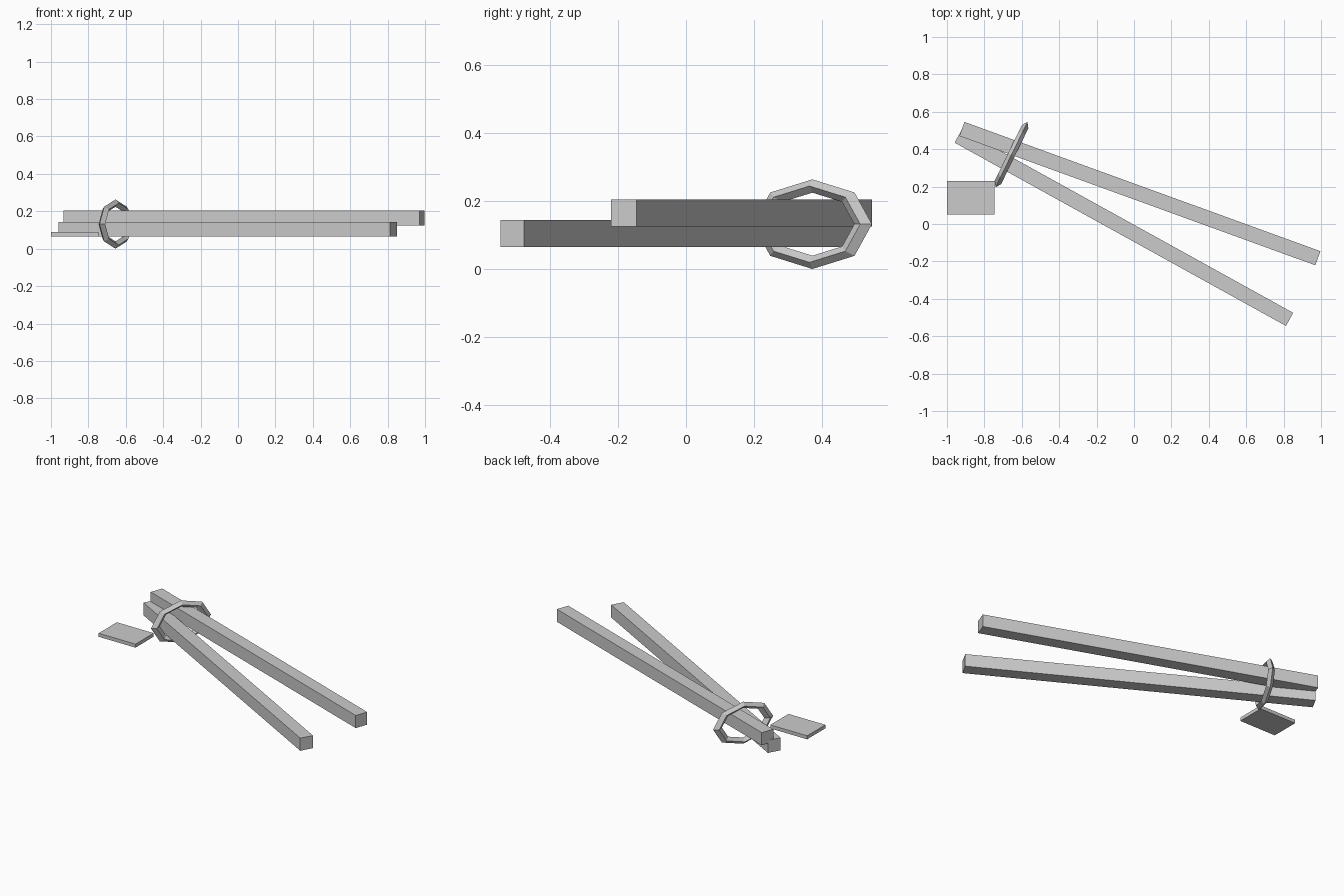
import bpy
import math
from mathutils import Matrix, Vector

if "Cube" in bpy.data.objects:
    bpy.data.objects.remove(bpy.data.objects["Cube"])

grey = bpy.data.materials.new("light_grey")
grey.diffuse_color = (0.6, 0.6, 0.6, 1)
grey.use_nodes = True
grey.node_tree.nodes["Principled BSDF"].inputs["Base Color"].default_value = grey.diffuse_color


def finish(name, matrix):
    """Name the active object, bake its placement and colour it."""
    obj = bpy.context.object
    obj.name = name
    obj.data.transform(matrix)
    obj.data.materials.append(grey)
    return obj


def box(name, centre, size, angle=0.0):
    bpy.ops.mesh.primitive_cube_add(size=1)
    return finish(name, Matrix.Translation(centre)
                  @ Matrix.Rotation(angle, 4, 'Z')
                  @ Matrix.Diagonal((*size, 1)))


def stick(name, start, end, z):
    """Square bar running between two ground-plan points."""
    a, b = Vector((*start, z)), Vector((*end, z))
    d = b - a
    return box(name, (a + b) / 2, (d.length, 0.08, 0.079), math.atan2(d.y, d.x))


# Two crossing sticks, one slightly higher than the other
stick("upper_stick", (-0.92, 0.508), (0.983, -0.183), 0.164)
stick("lower_stick", (-0.94, 0.470), (0.832, -0.510), 0.104)

# Flat square tag beside the ring
box("tag", (-0.8725, 0.14, 0.077), (0.255, 0.18, 0.022))

# Stretched eight-sided ring with a diamond section, upright around the sticks
bpy.ops.mesh.primitive_torus_add(major_segments=8, minor_segments=4,
                                 major_radius=0.112, minor_radius=0.0195)
c, s = math.cos(math.radians(64)), math.sin(math.radians(64))
upright = Matrix(((c, 0, s, 0), (s, 0, -c, 0), (0, 1, 0, 0), (0, 0, 0, 1)))
finish("binding_ring", Matrix.Translation((-0.655, 0.371, 0.1315))
       @ upright @ Matrix.Diagonal((1.48, 1, 1, 1)))
